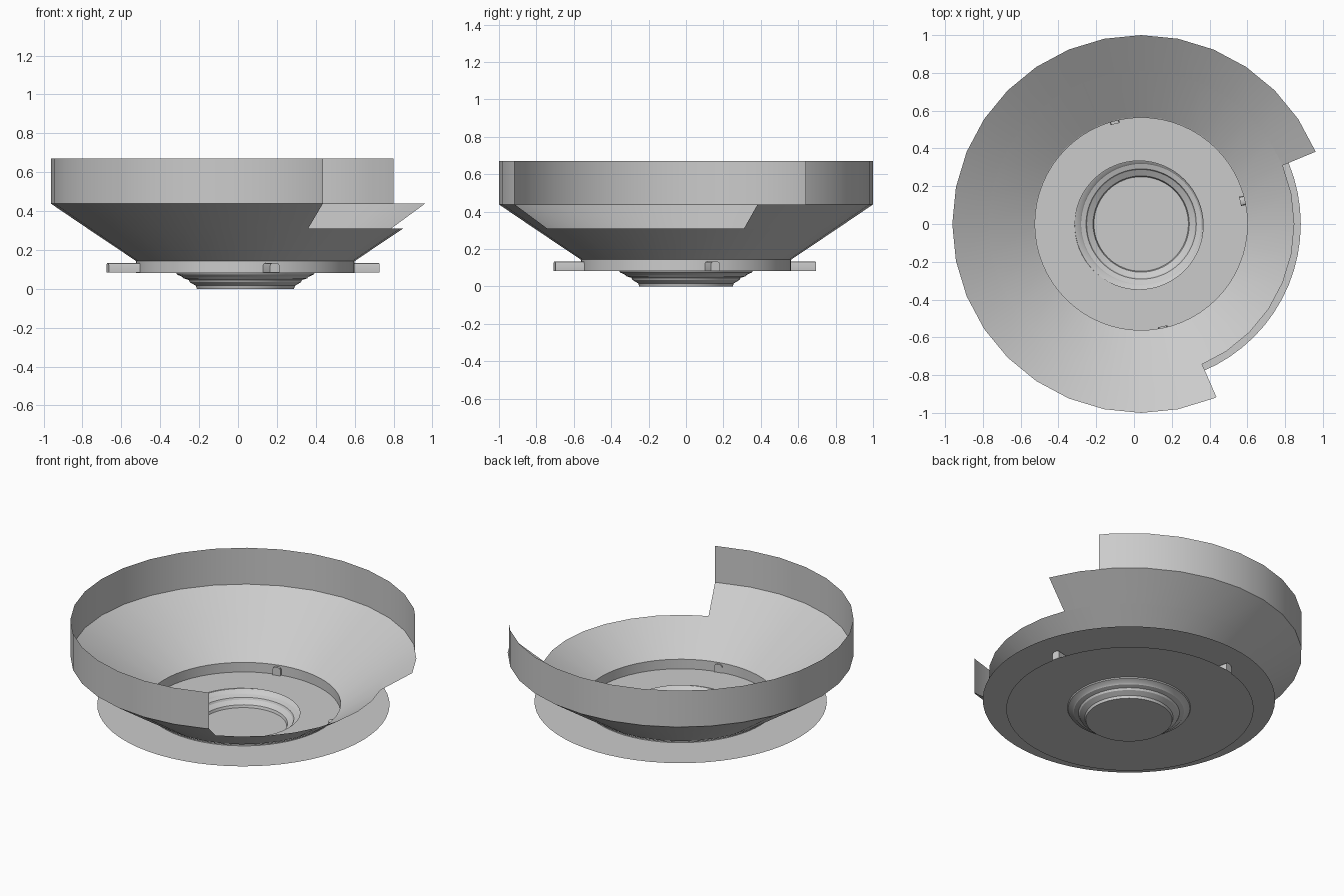
import bpy
from math import sin, cos, radians, pi

if "Cube" in bpy.data.objects:
    bpy.data.objects.remove(bpy.data.objects["Cube"])

AXIS = (0.038, 0.0)      # axis of the bowl
BASE = (0.026, -0.006)   # the base plate and lugs sit slightly off axis
STEP = 11.25             # 32-sided rim


def make(name, verts, faces):
    mesh = bpy.data.meshes.new(name)
    mesh.from_pydata(verts, [], faces)
    mesh.update()
    ob = bpy.data.objects.new(name, mesh)
    bpy.context.collection.objects.link(ob)
    bpy.ops.object.select_all(action='DESELECT')
    ob.select_set(True)
    bpy.context.view_layer.objects.active = ob
    bpy.ops.object.shade_smooth_by_angle(angle=radians(25))
    return ob


def lathe(name, profile, center=AXIS, n=64, cap=False):
    """Full revolution of an (r, z) profile as a thin sheet."""
    verts = [(center[0] + r * cos(2 * pi * i / n), center[1] + r * sin(2 * pi * i / n), z)
             for r, z in profile for i in range(n)]
    faces = [(k * n + i, k * n + (i + 1) % n, (k + 1) * n + (i + 1) % n, (k + 1) * n + i)
             for k in range(len(profile) - 1) for i in range(n)]
    if cap:
        faces.append(tuple((len(profile) - 1) * n + i for i in range(n)))
    return make(name, verts, faces)


def sector(name, profile, start, end):
    """Part revolution; cut ends lie on the chords of the 32-gon."""
    angles = [start] + [k * STEP for k in range(-40, 80)
                        if start + 0.01 < k * STEP < end - 0.01] + [end]
    verts = []
    for r, z in profile:
        for a in angles:
            rr = r * cos(radians(STEP / 2)) / cos(radians(a % STEP - STEP / 2))
            verts.append((AXIS[0] + rr * cos(radians(a)), AXIS[1] + rr * sin(radians(a)), z))
    n = len(angles)
    faces = [(k * n + i, k * n + i + 1, (k + 1) * n + i + 1, (k + 1) * n + i)
             for k in range(len(profile) - 1) for i in range(n - 1)]
    return make(name, verts, faces)


# Bowl: lower cone all the way round, upper cone and rim wall with a cut-out
lathe("lower_cone", [(0.568, 0.147), (0.811, 0.31)], n=32)
sector("upper_cone", [(0.811, 0.31), (1.0, 0.438)], 22.5, 360 - 66.5)
sector("rim_wall", [(1.0, 0.438), (1.0, 0.67)], 40.0, 360 - 66.5)

# Collar below the cone
lathe("collar", [(0.572, 0.147), (0.562, 0.143), (0.562, 0.082)])

# Flat sheets: upper flange ring and lower base plate
lathe("flange_ring", [(0.565, 0.136), (0.845, 0.136)])
lathe("base_plate", [(0.34, 0.081), (0.715, 0.081)], center=BASE)

# Stepped cup sinking below the base plate
lathe("stepped_cup", [(0.356, 0.081), (0.352, 0.074), (0.325, 0.062), (0.318, 0.054),
                      (0.292, 0.046), (0.286, 0.034), (0.255, 0.016), (0.25, 0.0)], cap=True)

# Four radial lugs with rounded tops between plate and flange
w, zb, zt, c = 0.025, 0.083, 0.134, 0.015
section = [(-w, zb), (w, zb), (w, zt - c), (w - c * 0.3, zt - c * 0.3), (w - c, zt),
           (c - w, zt), (c * 0.3 - w, zt - c * 0.3), (-w, zt - c)]
m = len(section)
for j in range(4):
    a = radians(13.2 + 90 * j)
    verts = [(BASE[0] + r * cos(a) - s * sin(a), BASE[1] + r * sin(a) + s * cos(a), z)
             for r in (0.55, 0.715) for s, z in section]
    faces = [(i, (i + 1) % m, m + (i + 1) % m, m + i) for i in range(m)]
    faces += [tuple(reversed(range(m))), tuple(range(m, 2 * m))]
    make("lug_%d" % (j + 1), verts, faces)
